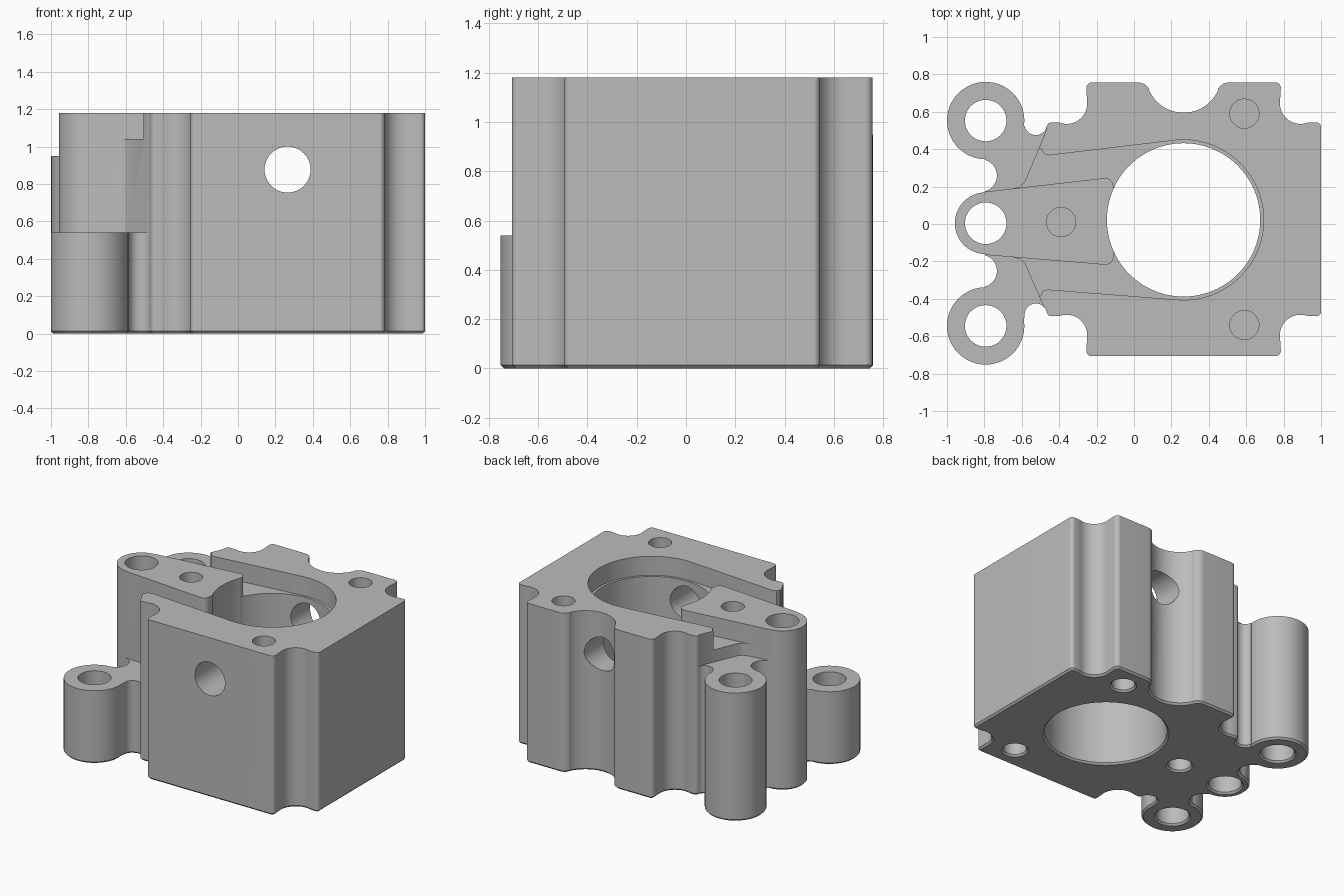
import bpy, bmesh
from math import radians, cos, sin, dist, ceil
from mathutils import Matrix

default = bpy.data.objects.get("Cube")
if default:
    bpy.data.objects.remove(default, do_unlink=True)

TOP, MID_Y, BOSS_MID = 1.18, 0.025, 0.004
BORE = (0.265, 0.022)
CHAMFER = 0.013


def arc(cx, cy, r, a0, a1):
    n = max(6, ceil(abs(a1 - a0) / (4 if r > 0.3 else 8)))
    angles = [radians(a0 + (a1 - a0) * i / n) for i in range(n + 1)]
    return [(cx + r * cos(a), cy + r * sin(a)) for a in angles]


def flip(points, mid):
    return [(x, 2 * mid - y) for x, y in points]


def make_object(name, bm):
    bmesh.ops.recalc_face_normals(bm, faces=bm.faces)
    mesh = bpy.data.meshes.new(name)
    bm.to_mesh(mesh)
    bm.free()
    obj = bpy.data.objects.new(name, mesh)
    bpy.context.collection.objects.link(obj)
    return obj


def prism(name, points, z0, z1, chamfer=0):
    clean = []
    for p in points:
        if not clean or dist(p, clean[-1]) > 0.003:
            clean.append(p)
    if dist(clean[0], clean[-1]) < 0.003:
        clean.pop()
    bm = bmesh.new()
    base = bm.faces.new([bm.verts.new((x, y, z0)) for x, y in clean])
    top = bmesh.ops.extrude_face_region(bm, geom=[base], use_keep_orig=True)
    verts = [g for g in top["geom"] if isinstance(g, bmesh.types.BMVert)]
    bmesh.ops.translate(bm, verts=verts, vec=(0, 0, z1 - z0))
    bmesh.ops.recalc_face_normals(bm, faces=bm.faces)
    if chamfer:
        edges = [e for e in bm.edges if all(abs(v.co.z - z0) < 1e-5 for v in e.verts)]
        bmesh.ops.bevel(bm, geom=edges, offset=chamfer, segments=1,
                        affect='EDGES', clamp_overlap=False)
    return make_object(name, bm)


def round_cutter(name, x, y, levels, n=48):
    """Turned cutter from (height, radius) levels."""
    bm = bmesh.new()
    rings = []
    for z, r in levels:
        rings.append([bm.verts.new((x + r * cos(radians(360 * i / n)),
                                    y + r * sin(radians(360 * i / n)), z)) for i in range(n)])
    for low, high in zip(rings, rings[1:]):
        for i in range(n):
            j = (i + 1) % n
            bm.faces.new((low[i], low[j], high[j], high[i]))
    bm.faces.new(rings[0])
    bm.faces.new(rings[-1])
    return make_object(name, bm)


# Block outline: right and left corners, with the scallop on the back only
right_corner = (arc(0.975, 0.518, 0.025, 0, 90) + arc(0.89, 0.645, 0.11, 290, 180)
                + arc(0.755, 0.727, 0.03, 0, 90))
back_scallop = (arc(0.51, 0.687, 0.07, 90, 150) + arc(0.265, 0.797, 0.202, 336, 204)
                + arc(0.02, 0.687, 0.07, 30, 90))
left_corner = (arc(-0.225, 0.727, 0.03, 90, 180) + arc(-0.36, 0.645, 0.11, 360, 250)
               + arc(-0.44, 0.515, 0.028, 90, 170) + arc(-0.525, 0.535, 0.06, 330, 190))
side_boss = arc(-0.793, 0.553, 0.207, -8, 270) + arc(-0.82, 0.259, 0.087, 75, -75)
middle_boss = arc(-0.793, BOSS_MID, 0.165, 90, 270)

back_half = right_corner + back_scallop + left_corner + side_boss
front_half = flip(right_corner + left_corner, MID_Y) + flip(side_boss, BOSS_MID)
body = prism("pump_housing", back_half + middle_boss + front_half[::-1], 0, TOP, CHAMFER)

cutters = []

# Lowered ledges around the two side bosses
back_ledge = [(-0.797, 0.172), (-0.65, 0.189), (-0.61, 0.2), (-0.585, 0.225),
              (-0.467, 0.505), (-0.47, 0.9), (-1.1, 0.9), (-1.1, 0.172)]
front_ledge = [(-0.797, -0.165), (-0.65, -0.177), (-0.61, -0.188), (-0.585, -0.21),
               (-0.472, -0.465), (-0.475, -0.9), (-1.1, -0.9), (-1.1, -0.165)]
cutters.append(prism("back_ledge_cutter", back_ledge, 0.95, 1.5))
cutters.append(prism("front_ledge_cutter", front_ledge, 0.54, 1.5))

# Shallow pocket that wraps the bore and leaves the tongue standing
pocket = [(-0.65, 0.189), (-0.54, 0.42), (-0.495, 0.4), (-0.482, 0.375), (-0.455, 0.367)]
pocket += arc(*BORE, 0.428, 96, -96)
pocket += [(-0.465, -0.35), (-0.49, -0.36), (-0.5, -0.385), (-0.55, -0.4), (-0.65, -0.177)]
pocket += [(-0.165, -0.217)] + arc(-0.15, -0.177, 0.04, -80, 0)
pocket += arc(-0.155, 0.2, 0.045, 0, 90) + [(-0.17, 0.244)]
cutters.append(prism("pocket_cutter", pocket, 1.04, 1.5))


# Through holes, flared at the bottom edge
def through_hole(name, x, y, r):
    flare = r + CHAMFER
    cutters.append(round_cutter(name, x, y, [(-0.1, flare), (0, flare), (CHAMFER, r), (1.5, r)],
                                96 if r > 0.3 else 48))


through_hole("bore_cutter", *BORE, 0.41)
for label, y in (("back", 0.553), ("middle", BOSS_MID), ("front", -0.545)):
    through_hole(label + "_boss_hole_cutter", -0.793, y, 0.111)

# Blind screw holes from the top and the bottom
for label, x, y in (("back", 0.59, 0.59), ("front", 0.59, -0.54), ("tongue", -0.39, 0.01)):
    r, flare = 0.078, 0.078 + CHAMFER
    cutters.append(round_cutter(label + "_top_screw_cutter", x, y, [(0.8, r), (1.5, r)]))
    cutters.append(round_cutter(label + "_bottom_screw_cutter", x, y,
                                [(-0.1, flare), (0, flare), (CHAMFER, r), (0.4, r)]))

# Cross hole through the front and back walls
cross = round_cutter("cross_hole_cutter", 0, 0, [(-1, 0.123), (1, 0.123)])
cross.data.transform(Matrix.Translation((0.265, 0, 0.877)) @ Matrix.Rotation(radians(90), 4, 'X'))
cutters.append(cross)

# Cut everything and keep the finished mesh
for cutter in cutters:
    cutter.hide_render = True
    mod = body.modifiers.new(cutter.name, 'BOOLEAN')
    mod.operation, mod.solver, mod.object = 'DIFFERENCE', 'EXACT', cutter
bpy.context.view_layer.update()
graph = bpy.context.evaluated_depsgraph_get()
finished = bpy.data.meshes.new_from_object(body.evaluated_get(graph))
body.modifiers.clear()
body.data = finished
for cutter in cutters:
    bpy.data.objects.remove(cutter, do_unlink=True)

# Plain grey metal
metal = bpy.data.materials.new("grey_metal")
metal.use_nodes = True
grey = (0.5, 0.5, 0.5, 1)
metal.diffuse_color = grey
metal.node_tree.nodes["Principled BSDF"].inputs["Base Color"].default_value = grey
body.data.materials.clear()
body.data.materials.append(metal)

bpy.ops.object.select_all(action='DESELECT')
body.select_set(True)
bpy.context.view_layer.objects.active = body
bpy.ops.object.shade_smooth_by_angle(angle=radians(30))
